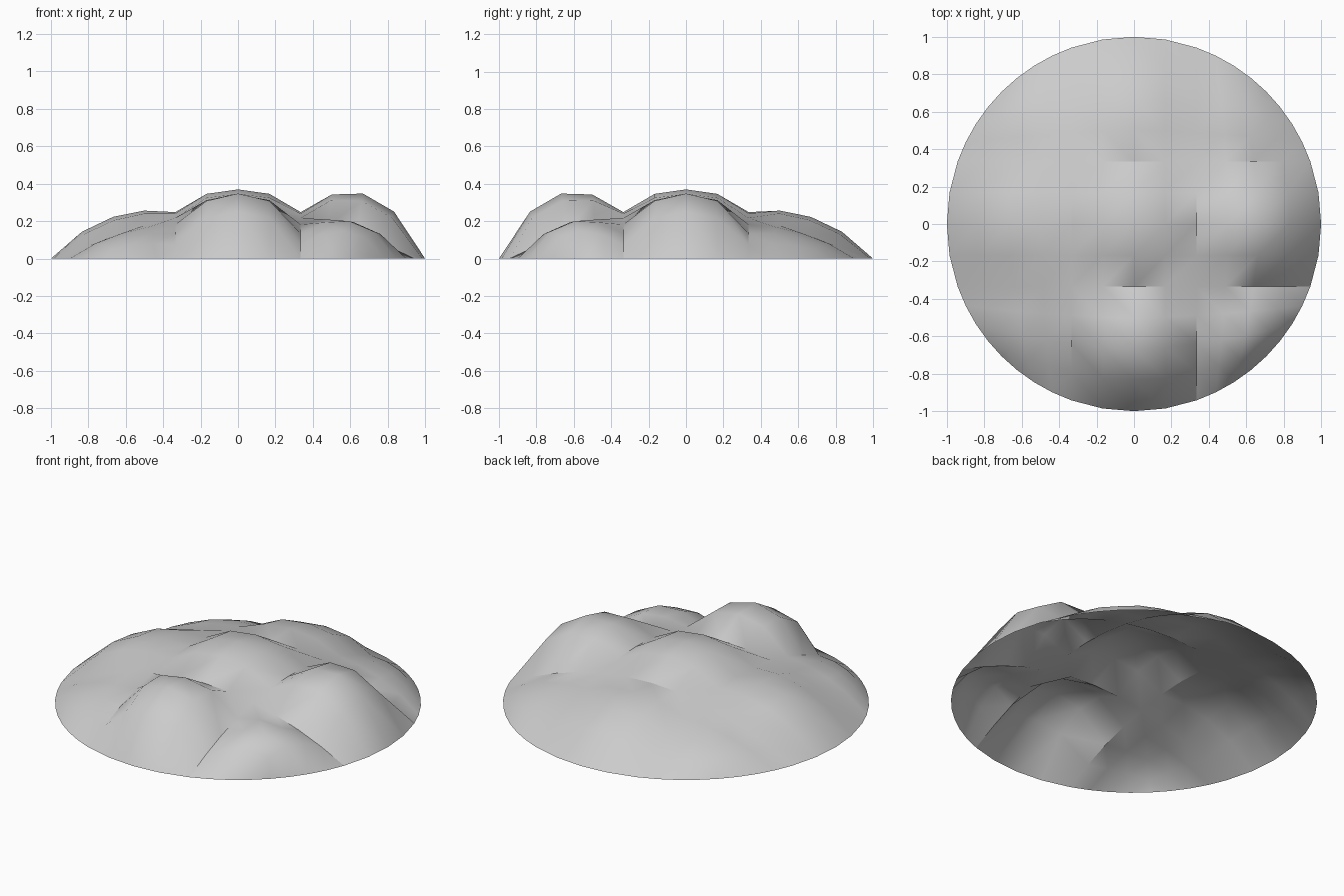
import bpy, bmesh, math
from mathutils import Vector, Matrix

if "Cube" in bpy.data.objects:
    bpy.data.objects.remove(bpy.data.objects["Cube"])

A = 0.335                       # half width of the middle tile
C = math.sqrt(1 - A * A)        # where the tile seams meet the rim
N = 4                           # segments per tile side
TH = math.atan2(A, C)

EDGE_PUFF = [0.193, 0.068, 0.068, 0.193]     # +x, +y, -x, -y
CORNER_PUFF = [0.035, 0.035, 0.035, 0.12]    # ++, -+, --, +-


def across(s):                  # puff between two seams
    return 1 - abs(2 * s - 1) ** 2.5


def outward(t):                 # puff between seam and rim
    return t * max(0.0, 1 - t) ** 0.8 / 0.288


def arc(a):
    return Vector((math.cos(a), math.sin(a)))


def middle_tile(s, t):
    return Vector(((2 * s - 1) * A, (2 * t - 1) * A)), across(s) * across(t)


def edge_tile(s, t):
    y = (2 * t - 1) * A
    x = A + s * (math.sqrt(1 - y * y) - A)
    return Vector((x, y)), outward(s) * across(t)


def corner_tile(s, t):
    # blended patch: two straight seams and two rim arcs
    bottom = Vector((A + s * (C - A), A))
    left = Vector((A, A + t * (C - A)))
    span = math.pi / 4 - TH
    right = arc(TH + t * span)
    top = arc(math.pi / 2 - TH - s * span)
    p00, p10, p01, p11 = Vector((A, A)), Vector((C, A)), Vector((A, C)), arc(math.pi / 4)
    p = (bottom * (1 - t) + top * t + left * (1 - s) + right * s
         - p00 * (1 - s) * (1 - t) - p10 * s * (1 - t) - p01 * (1 - s) * t - p11 * s * t)
    return p, outward(s) * outward(t)


bm = bmesh.new()
tile_id = bm.faces.layers.int.new("tile")


def add_tile(shape, puff, turn, number):
    rot = Matrix.Rotation(turn * math.pi / 2, 2)
    grid = []
    for i in range(N + 1):
        row = []
        for j in range(N + 1):
            p, b = shape(i / N, j / N)
            z = max(0.0, 0.28 * (1 - p.length_squared)) + puff * b
            p = rot @ p
            row.append(bm.verts.new((p.x, p.y, z)))
        grid.append(row)
    for i in range(N):
        for j in range(N):
            f = bm.faces.new((grid[i][j], grid[i + 1][j], grid[i + 1][j + 1], grid[i][j + 1]))
            f[tile_id] = number
            f.smooth = True


# Nine puffed tiles on a shallow open dome
add_tile(middle_tile, 0.09, 0, 0)
for k in range(4):
    add_tile(edge_tile, EDGE_PUFF[k], k, 1 + k)
    add_tile(corner_tile, CORNER_PUFF[k], k, 5 + k)
bmesh.ops.remove_doubles(bm, verts=bm.verts[:], dist=0.0005)
bm.normal_update()

# Keep the deep seams sharp
for e in bm.edges:
    if len(e.link_faces) == 2:
        f, g = e.link_faces
        if f[tile_id] != g[tile_id] and e.calc_face_angle(0) > math.radians(25):
            e.smooth = False

mesh = bpy.data.meshes.new("tufted_dome")
bm.to_mesh(mesh)
bm.free()
dome = bpy.data.objects.new("tufted_dome", mesh)
bpy.context.collection.objects.link(dome)

grey = bpy.data.materials.new("light_grey")
grey.diffuse_color = (0.6, 0.6, 0.6, 1)
grey.use_nodes = True
grey.node_tree.nodes["Principled BSDF"].inputs["Base Color"].default_value = grey.diffuse_color
mesh.materials.append(grey)
